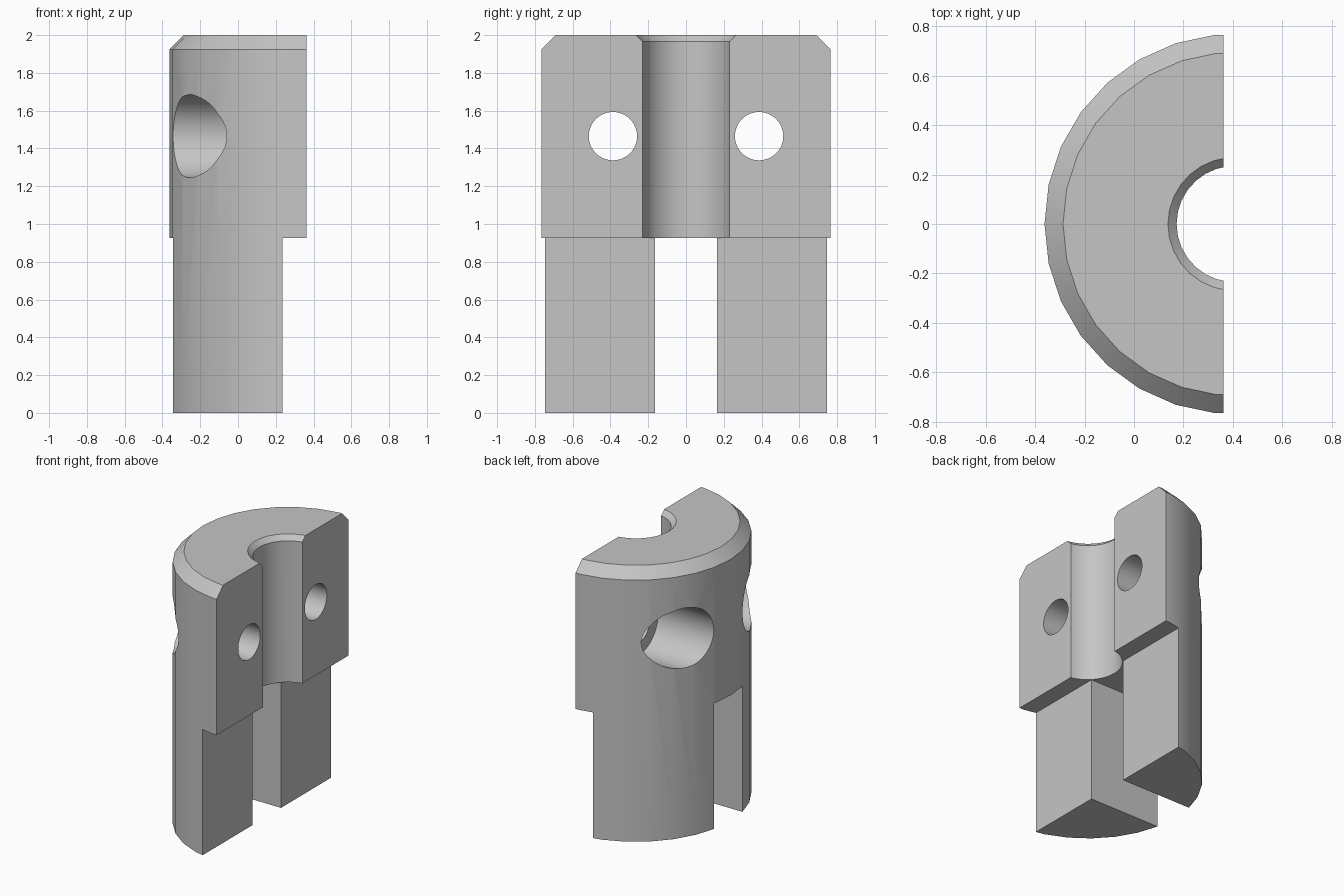
import bpy
import bmesh
import math
from mathutils import Matrix, Vector

cube = bpy.data.objects.get("Cube")
if cube:
    bpy.data.objects.remove(cube, do_unlink=True)

AXIS_X = 0.4075      # axis of the turned shape
FACE_X = 0.3625      # flat front of the half
LEG_X = 0.235        # flat front of the legs
STEP_Z = 0.925       # underside of the upper block

grey = bpy.data.materials.new("light_grey")
grey.use_nodes = True
colour = (0.56, 0.56, 0.56, 1)
grey.diffuse_color = colour
grey.node_tree.nodes["Principled BSDF"].inputs["Base Color"].default_value = colour


def finish(name, bm):
    bmesh.ops.recalc_face_normals(bm, faces=bm.faces)
    mesh = bpy.data.meshes.new(name)
    bm.to_mesh(mesh)
    bm.free()
    mesh.materials.append(grey)
    obj = bpy.data.objects.new(name, mesh)
    bpy.context.collection.objects.link(obj)
    return obj


def turned(name, rings, sides, matrix):
    """Closed solid of revolution from (radius, height) rings."""
    bm = bmesh.new()
    loops = []
    for r, h in rings:
        loops.append([bm.verts.new(matrix @ Vector((r * math.cos(a), r * math.sin(a), h)))
                      for a in (math.tau * i / sides for i in range(sides))])
    for low, high in zip(loops, loops[1:]):
        for i in range(sides):
            j = (i + 1) % sides
            bm.faces.new((low[i], low[j], high[j], high[i]))
    bm.faces.new(loops[0])
    bm.faces.new(loops[-1])
    return finish(name, bm)


def box(name, low, high):
    bm = bmesh.new()
    low, high = Vector(low), Vector(high)
    bmesh.ops.create_cube(bm, size=1, matrix=Matrix.Translation((low + high) / 2)
                          @ Matrix.Diagonal((high - low).to_4d()))
    return finish(name, bm)


# Turned body with a chamfered top rim
upright = Matrix.Translation((AXIS_X, 0, 0))
body = turned("half_clamp_body", [(0.77, 0), (0.77, 1.925), (0.695, 2)], 30, upright)

# Flat face, leg recess and slot between the legs
cutters = [
    box("face_cutter", (FACE_X, -1, -1), (2, 1, 3)),
    box("recess_cutter", (LEG_X, -1, -1), (2, 1, STEP_Z)),
    box("slot_cutter", (-1, -0.165, -1), (2, 0.165, STEP_Z)),
]

# Central bore with a countersunk mouth
cutters.append(turned("bore_cutter",
                      [(0.235, 0.9), (0.235, 1.965), (0.285, 2.015)], 30, upright))

# Stepped bolt holes, wide on the curved side
for side in (-1, 1):
    along_x = Matrix.Translation((0, side * 0.387, 1.465)) @ Matrix.Rotation(math.pi / 2, 4, "Y")
    cutters.append(turned("bolt_hole_cutter",
                          [(0.22, -1), (0.22, 0.11), (0.128, 0.11), (0.128, 1)], 48, along_x))

bpy.context.view_layer.objects.active = body
for cutter in cutters:
    cutter.hide_render = True
    mod = body.modifiers.new("cut", "BOOLEAN")
    mod.operation = "DIFFERENCE"
    mod.solver = "EXACT"
    mod.object = cutter
    bpy.ops.object.modifier_apply(modifier=mod.name)
    bpy.data.objects.remove(cutter, do_unlink=True)

# Smooth curved walls, crisp machined edges
bpy.ops.object.select_all(action="DESELECT")
body.select_set(True)
bpy.ops.object.shade_smooth_by_angle(angle=math.radians(30))
